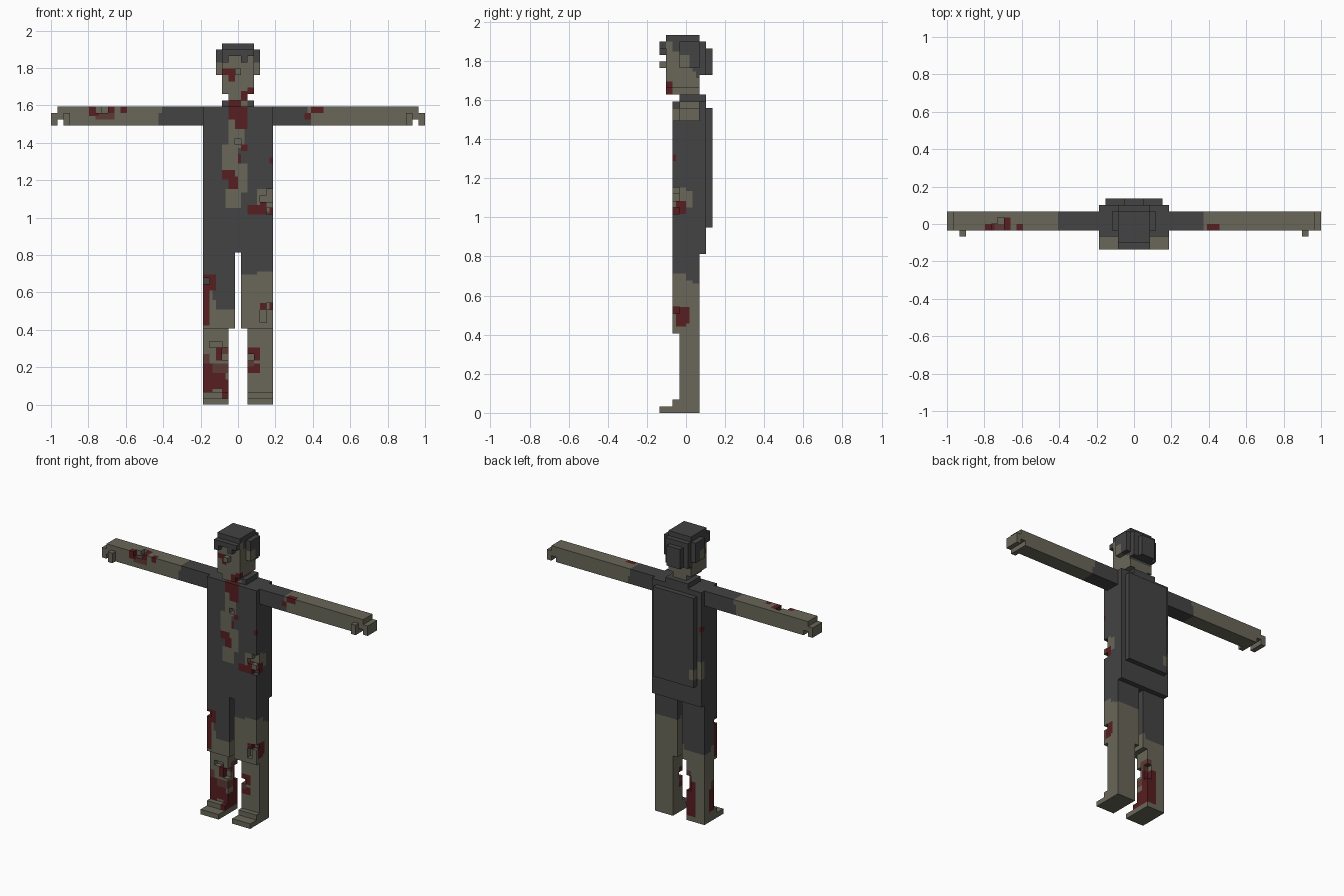
import bpy, bmesh
from mathutils import Vector

cube = bpy.data.objects.get("Cube")
if cube:
    bpy.data.objects.remove(cube)

V = 2 / 59      # block size in units
H = 0.5         # cell size in blocks, so paint edges can fall mid-block


def material(name, rgb):
    m = bpy.data.materials.new(name)
    m.use_nodes = True
    m.diffuse_color = (*rgb, 1)
    m.node_tree.nodes["Principled BSDF"].inputs["Base Color"].default_value = (*rgb, 1)
    return m


MATS = [material("charcoal_cloth", (0.056, 0.056, 0.057)),
        material("grey_green_skin", (0.142, 0.136, 0.098)),
        material("dark_blood", (0.095, 0.013, 0.015)),
        material("dried_blood", (0.105, 0.042, 0.034))]
CLOTH, SKIN, BLOOD, DRIED = range(4)
AXES = [Vector(d) for d in ((1, 0, 0), (-1, 0, 0), (0, 1, 0),
                            (0, -1, 0), (0, 0, 1), (0, 0, -1))]


def mirror(box):
    return (-box[1], -box[0], *box[2:])


def cells(box):
    a = [round(v / H) for v in box]
    return {(x, y, z) for x in range(a[0], a[1])
            for y in range(a[2], a[3]) for z in range(a[4], a[5])}


def part(name, boxes, base, paint=(), cuts=()):
    """Blocky solid: boxes (x0, x1, y0, y1, z0, z1) minus cuts, coloured by regions."""
    solid = {}
    for b in boxes:
        solid.update(dict.fromkeys(cells(b), base))
    for b in cuts:
        for c in cells(b):
            solid.pop(c, None)
    for colour, *regions in paint:
        for b in regions:
            for c in cells(b) & solid.keys():
                solid[c] = colour
    bm = bmesh.new()
    for c, colour in solid.items():
        for n in AXES:
            if tuple(int(c[i] + n[i]) for i in range(3)) in solid:
                continue
            u = Vector((n.y, n.z, n.x))
            w = n.cross(u)
            mid = Vector(c) + Vector((.5, .5, .5)) + n * .5
            quad = [mid + (u * s + w * t) * .5
                    for s, t in ((-1, -1), (1, -1), (1, 1), (-1, 1))]
            f = bm.faces.new([bm.verts.new(p * H * V) for p in quad])
            f.material_index = colour
    bmesh.ops.remove_doubles(bm, verts=bm.verts[:], dist=1e-4)
    # merge flat areas of one colour into large faces
    bmesh.ops.dissolve_limit(bm, angle_limit=0.01, verts=bm.verts[:],
                             edges=bm.edges[:], delimit={'MATERIAL'})
    bmesh.ops.triangulate(bm, faces=[f for f in bm.faces if len(f.verts) > 4])
    me = bpy.data.meshes.new(name)
    bm.to_mesh(me)
    bm.free()
    for m in MATS:
        me.materials.append(m)
    ob = bpy.data.objects.new(name, me)
    bpy.context.collection.objects.link(ob)
    return ob


# torso with open shirt front, bites at the chest and waist
part("torso", [(-5.5, 5.5, -2, 3, 24, 47)], CLOTH, [
    (SKIN, (-1.5, 1.5, -2, 0, 43.5, 47), (-1.5, 1, -2, 0, 40.5, 44),
     (-2.5, 0, -2, -1, 36, 41), (-1.5, 1.5, -2, -1, 33.5, 38), (-2, .5, -2, -1, 31, 34),
     (3, 5.5, -2, 0, 30.5, 34), (5, 5.5, 0, 1, 31, 33.5),
     (-5.5, -4.5, 2, 3, 29.5, 33)),
    (BLOOD, (-1.5, 1.5, -2, 1, 45, 47), (-.5, 1.5, -2, -1, 43.5, 45),
     (.5, 1.5, -2, -1, 40, 41), (0, .5, -2, -1, 38, 39.5),
     (-2.5, -.5, -2, -1, 35.5, 37), (-1.5, 0, -2, -1, 34, 36),
     (1.5, 4.5, -2, 0, 30, 31.5), (3.5, 4.5, -2, -1, 31, 32),
     (5, 5.5, -1.5, 0, 30, 32), (5, 5.5, -2, -1.5, 38, 39), (-5.5, -5, 2, 3, 39, 40)),
], cuts=[(4.5, 5.5, -2, -1, 32, 34), (3.5, 4.5, -2, -1, 32, 33),
         (4.5, 5.5, -2, -1, 30, 31), (-.5, .5, -2, -1, 41, 42)])
part("back_panel", [(-4.5, 4.5, 3, 4, 28, 46)], CLOTH,
     [(SKIN, (-4.5, -3.5, 3, 4, 29.5, 31.5))])

# collar and neck
part("collar", [(-2.5, 2.5, -1, 3, 47, 48)], CLOTH, cuts=[(-1.5, 1.5, -1, 2, 47, 48)])
part("neck", [(-1.5, 1.5, -1, 2, 47, 48)], SKIN, [(BLOOD, (-1.5, .5, -1, 0, 47, 48))])

# head with painted hair, face wounds and narrow chin
part("head", [(-2.5, 2.5, -3, 2, 49, 57), (-1.5, 1.5, -3, 2, 48, 49)], SKIN, [
    (CLOTH, (-2.5, 2.5, -3, 2, 56, 57), (-2.5, 2.5, -2, 2, 54.5, 56),
     (-2.5, -1.5, -3, -2, 54, 56), (-2.5, 2.5, .5, 2, 52.5, 55),
     (-2.5, 2.5, 1, 2, 51.5, 53), (-2.5, 2.5, 1.5, 2, 50.5, 52)),
    (BLOOD, (-2.5, -.5, -3, -2, 52, 53), (-1.5, -.5, -3, -2, 51, 52),
     (1.5, 2.5, -3, -2, 49, 50), (.5, 1.5, -3, -2, 48, 49.5)),
])
part("nose", [(-.5, .5, -4, -3, 52, 53)], SKIN)
part("fringe", [(-2.5, 2.5, -4, -3, 55, 56), (-2.5, -1.5, -4, -3, 54, 55),
                (.5, 1.5, -4, -3, 54, 55)], CLOTH)
part("back_hair", [(-2.5, 2.5, 2, 3, 51, 56), (-1.5, 1.5, 3, 4, 51, 55)], CLOTH)

# side hair and ears
side_hair, ear_skin = (2.5, 3.5, -1, 2, 52, 56), (2.5, 3.5, -1, .5, 52, 54)
part("left_ear", [side_hair], CLOTH, [(SKIN, ear_skin)])
part("right_ear", [mirror(side_hair)], CLOTH, [(SKIN, mirror(ear_skin))])

# outstretched arms with stepped fingertips and a thumb
arm = [(5.5, 28.5, -1, 2, 44, 47), (28.5, 29.5, -1, 2, 44, 46),
       (26.5, 27.5, -2, -1, 44, 46)]
palm_gap = (27.5, 28.5, -1, 2, 44, 45)
part("left_arm", arm, SKIN, [
    (CLOTH, (5.5, 11, -1, 2, 44, 47), (11, 11.5, -1, 2, 44, 45.5)),
    (BLOOD, (11.5, 13.5, -1, 0, 46, 47), (10.5, 11.5, -1, -.5, 45, 46)),
], cuts=[palm_gap])
part("right_arm", [mirror(b) for b in arm], SKIN, [
    (CLOTH, (-12.5, -5.5, -1, 2, 44, 47)),
    (SKIN, (-12.5, -12, -1, 2, 46, 47)),
    (DRIED, (-22.5, -19.5, -1, 0, 45, 46.5)),
    (BLOOD, (-23.5, -22, -1, 0, 45.5, 47), (-21, -19.5, -1, 1, 46, 47),
     (-18.5, -17.5, -1, 0, 46, 47)),
], cuts=[mirror(palm_gap), (-22.5, -20.5, -1, 0, 46, 47), (-21.5, -20.5, 0, 1, 46, 47)])

# legs: thigh, slimmer shin and stepped foot
leg = [(.5, 5.5, -2, 2, 12, 24), (1.5, 5.5, -1, 2, 0, 12),
       (1.5, 5.5, -4, -1, 0, 1), (1.5, 5.5, -2, -1, 1, 2)]
part("left_leg", leg, SKIN, [
    (CLOTH, (.5, 5.5, -2, 2, 20.5, 24), (.5, 5.5, 0, 2, 20, 21),
     (.5, 5.5, 1, 2, 19.5, 20)),
    (SKIN, (3, 5.5, -2, 0, 20.5, 21)),
    (BLOOD, (4.5, 5.5, -1.5, 0, 13, 15), (5, 5.5, -1, .5, 13.5, 16),
     (3.5, 4.5, -2, -1, 15, 16), (1.5, 3.5, -1, 0, 7, 9), (1.5, 3.5, -1, 0, 5, 6.5)),
    (DRIED, (1.5, 2.5, -1, 0, 6, 7)),
], cuts=[(3.5, 4.5, -2, -1, 13, 15), (4.5, 5.5, -2, -1, 15, 16), (1.5, 2.5, -1, 0, 7, 8)])
part("right_leg", [mirror(b) for b in leg], SKIN, [
    (CLOTH, (-5.5, -.5, -2, 2, 15, 24), (-5.5, -1, 0, 2, 14, 15)),
    (SKIN, (-5.5, -4, -2, -1, 12, 20), (-4, -3.5, -2, -1, 12, 16.5)),
    (DRIED, (-5.5, -4.5, -1, 0, 6, 8), (-4.5, -1.5, -1, 1, 5, 6.5),
     (-2.5, -1.5, 0, 2, 8, 10)),
    (BLOOD, (-5.5, -3.5, -2, -1, 18, 20.5), (-5.5, -4.5, -2, -1, 12.5, 18),
     (-5.5, -4, -1, .5, 2, 6.5), (-4.5, -2, -1, 0, 2.5, 5),
     (-2.5, -1.5, -2, 1, 1, 4), (-3.5, -2.5, -1, 1, 7, 9),
     (-3.5, -1.5, .5, 2, 1, 8)),
], cuts=[(-4.5, -2.5, -1, 0, 9, 10), (-2.5, -1.5, -1, 0, 7, 9),
         (-2.5, -1.5, 1, 2, 6, 9), (-5.5, -4.5, -2, -1, 19, 20)])
